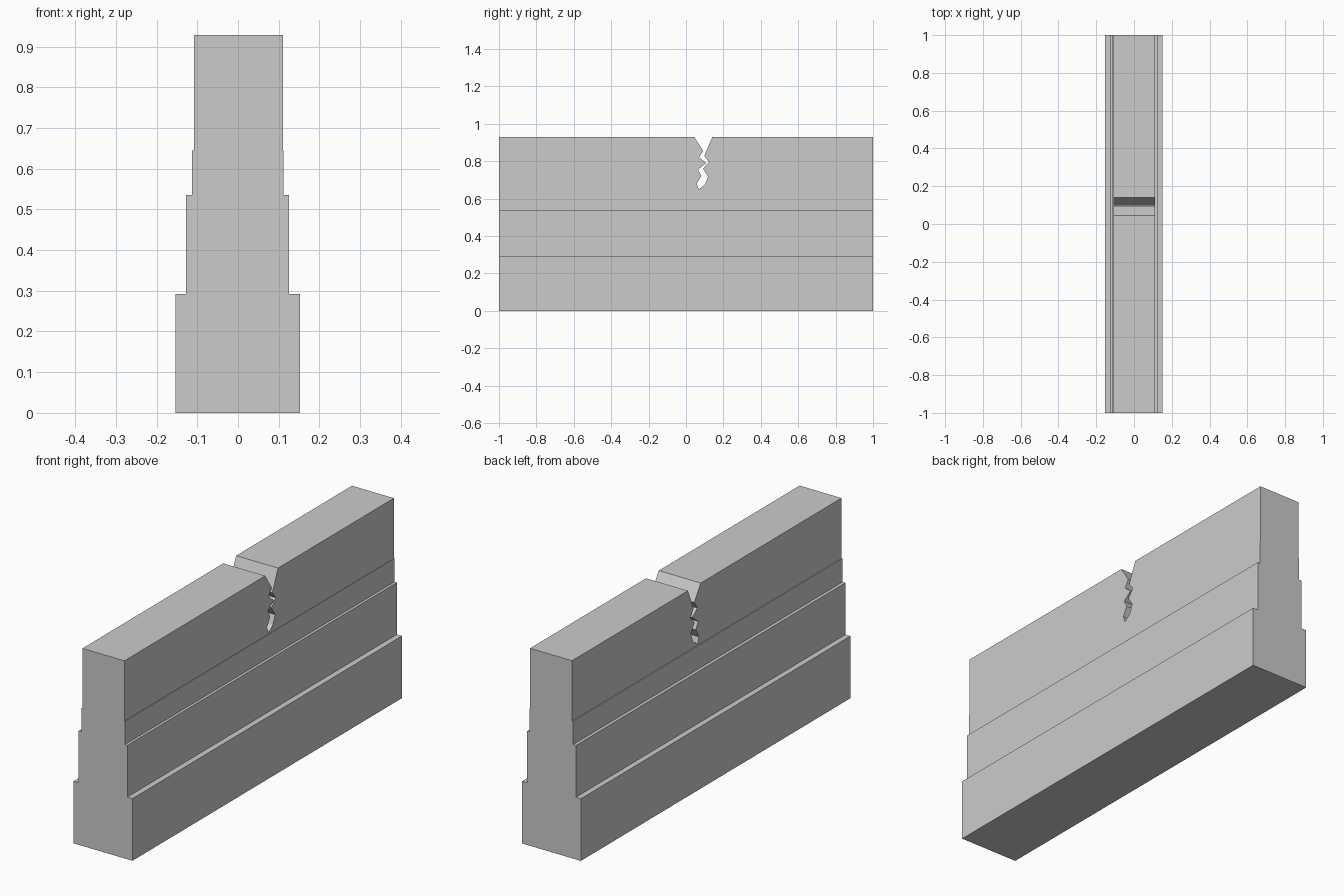
import bpy, bmesh
from mathutils import Vector

if "Cube" in bpy.data.objects:
    bpy.data.objects.remove(bpy.data.objects["Cube"])


def prism(name, points, offset):
    """Extrude a closed planar outline along the offset vector."""
    bm = bmesh.new()
    face = bm.faces.new([bm.verts.new(p) for p in points])
    out = bmesh.ops.extrude_face_region(bm, geom=[face])
    moved = [g for g in out["geom"] if isinstance(g, bmesh.types.BMVert)]
    bmesh.ops.translate(bm, verts=moved, vec=Vector(offset))
    bmesh.ops.recalc_face_normals(bm, faces=bm.faces[:])
    mesh = bpy.data.meshes.new(name)
    bm.to_mesh(mesh)
    bm.free()
    obj = bpy.data.objects.new(name, mesh)
    bpy.context.collection.objects.link(obj)
    return obj


# Stepped wall: (left x, right x, bottom z, top z) of each course
courses = [
    (-0.154, 0.152, 0.0, 0.292),
    (-0.128, 0.125, 0.292, 0.535),
    (-0.113, 0.112, 0.535, 0.645),
    (-0.108, 0.110, 0.645, 0.928),
]
right = [(r, z) for l, r, z0, z1 in courses for z in (z0, z1)]
left = [(l, z) for l, r, z0, z1 in courses for z in (z0, z1)]
outline = right + left[::-1]
wall = prism("cracked_wall", [(x, -1, z) for x, z in outline], (0, 2, 0))

# Jagged crack cut through the top course
crack = [
    (0.045, 0.95), (0.045, 0.928), (0.092, 0.855), (0.070, 0.820),
    (0.108, 0.790), (0.064, 0.755), (0.082, 0.722), (0.058, 0.680),
    (0.068, 0.649), (0.102, 0.676), (0.118, 0.718), (0.091, 0.760),
    (0.123, 0.795), (0.098, 0.828), (0.140, 0.928), (0.140, 0.95),
]
cutter = prism("crack_cutter", [(-0.3, y, z) for y, z in crack], (0.6, 0, 0))
cutter.hide_render = True

mod = wall.modifiers.new("crack", "BOOLEAN")
mod.operation = "DIFFERENCE"
mod.solver = "EXACT"
mod.object = cutter
bpy.context.view_layer.objects.active = wall
bpy.ops.object.modifier_apply(modifier=mod.name)
bpy.data.objects.remove(cutter)
